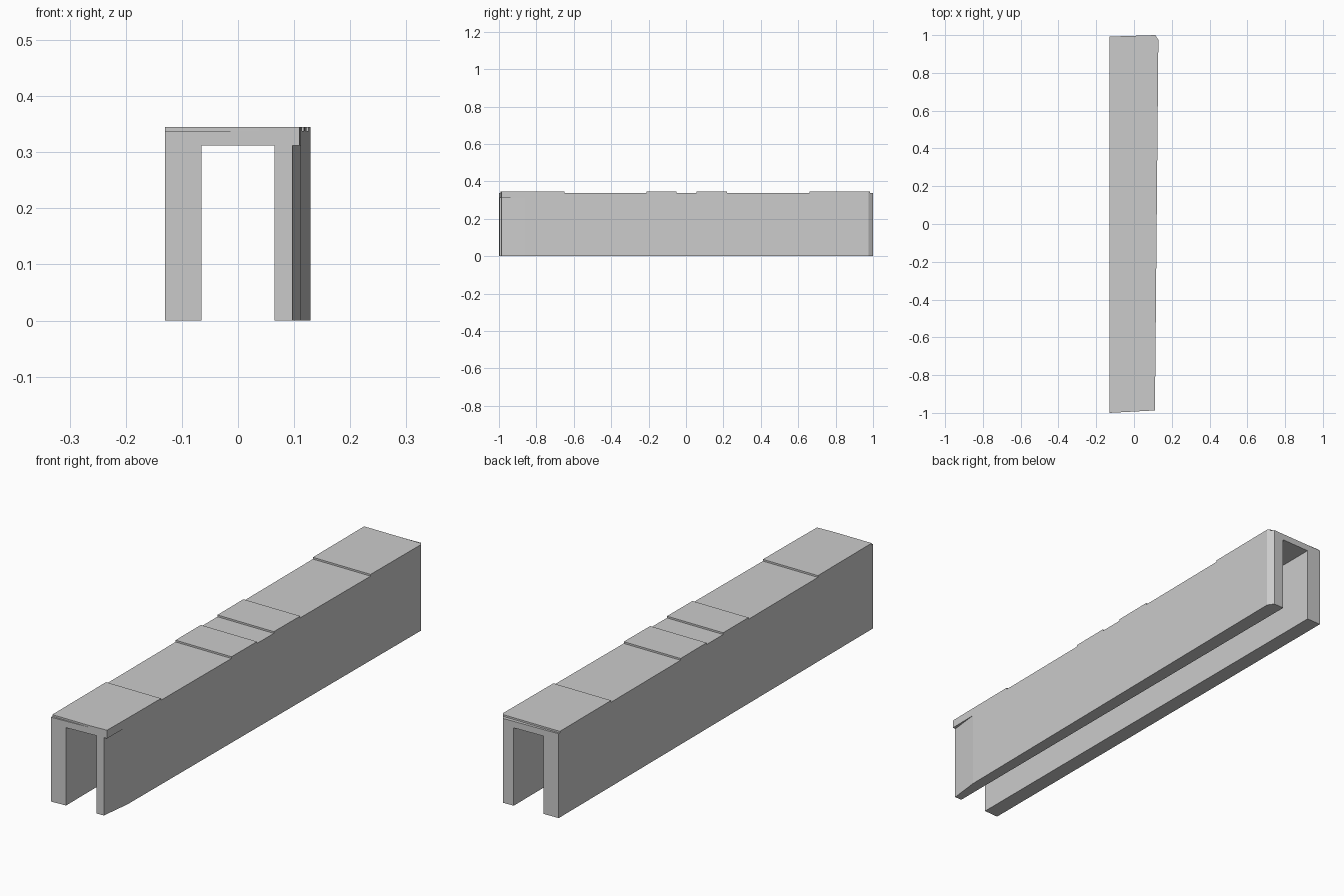
import bpy, bmesh

if "Cube" in bpy.data.objects:
    bpy.data.objects.remove(bpy.data.objects["Cube"])


def prism(name, outline, z0, z1):
    """Extrude a plan outline between two heights."""
    bm = bmesh.new()
    face = bm.faces.new([bm.verts.new((x, y, z0)) for x, y in outline])
    ext = bmesh.ops.extrude_face_region(bm, geom=[face])
    for v in ext["geom"]:
        if isinstance(v, bmesh.types.BMVert):
            v.co.z = z1
    bmesh.ops.recalc_face_normals(bm, faces=bm.faces)
    mesh = bpy.data.meshes.new(name)
    bm.to_mesh(mesh)
    bm.free()
    obj = bpy.data.objects.new(name, mesh)
    bpy.context.collection.objects.link(obj)
    return obj


def rect(x0, x1, y0, y1):
    return [(x0, y0), (x1, y0), (x1, y1), (x0, y1)]


# Solid beam: slightly skewed ends, flaring right side, chipped back corner
beam = prism("channel_beam", [(-0.13, -1.0), (0.11, -0.987), (0.112, -0.86),
                              (0.129, 0.975), (0.112, 1.0), (-0.13, 0.992)], 0, 0.345)

# Hollow underside and tapered relief at the front of the right leg
cutters = [
    prism("channel_cutter", rect(-0.065, 0.065, -1.2, 1.2), -0.1, 0.312),
    prism("relief_cutter", [(0.0955, -1.1), (0.2, -1.1), (0.2, -0.86),
                            (0.112, -0.86), (0.097, -0.987)], -0.1, 0.312),
]

# Gaps between the raised top pads, including narrow ledges at both ends
for y0, y1 in [(-1.2, -0.991), (-0.65, -0.21), (-0.05, 0.055), (0.22, 0.66), (0.985, 1.2)]:
    cutters.append(prism("pad_gap_cutter", rect(-0.3, 0.3, y0, y1), 0.338, 0.5))

for cutter in cutters:
    cutter.hide_render = True
    mod = beam.modifiers.new(cutter.name, 'BOOLEAN')
    mod.operation = 'DIFFERENCE'
    mod.solver = 'EXACT'
    mod.object = cutter

# Bake the cuts and discard the helpers
bpy.context.view_layer.update()
graph = bpy.context.evaluated_depsgraph_get()
result = bpy.data.meshes.new_from_object(beam.evaluated_get(graph))
beam.modifiers.clear()
beam.data = result
for cutter in cutters:
    bpy.data.objects.remove(cutter)
